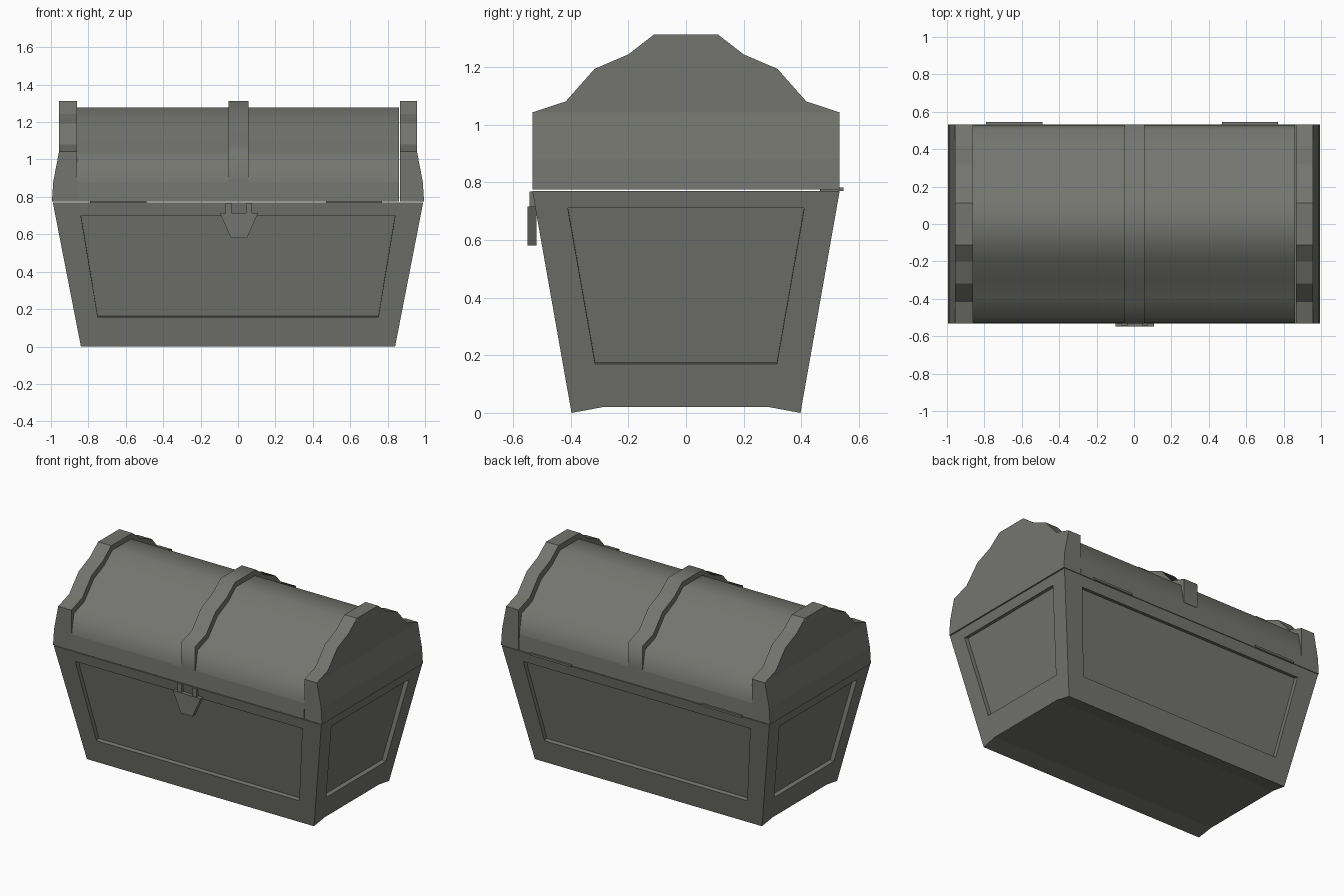
import bpy, bmesh
from mathutils import Vector

if "Cube" in bpy.data.objects:
    bpy.data.objects.remove(bpy.data.objects["Cube"])

grey = bpy.data.materials.new("warm grey")
grey.diffuse_color = (0.175, 0.175, 0.16, 1)
grey.use_nodes = True
grey.node_tree.nodes["Principled BSDF"].inputs["Base Color"].default_value = grey.diffuse_color


def finish(name, bm, smooth_above=None):
    bmesh.ops.remove_doubles(bm, verts=bm.verts, dist=0.0005)
    bmesh.ops.recalc_face_normals(bm, faces=bm.faces)
    if smooth_above is not None:
        for f in bm.faces:
            f.smooth = abs(f.normal.x) < 0.5 and f.calc_center_median().z > smooth_above
    me = bpy.data.meshes.new(name)
    bm.to_mesh(me)
    bm.free()
    me.materials.append(grey)
    ob = bpy.data.objects.new(name, me)
    bpy.context.collection.objects.link(ob)
    return ob


def face(bm, pts):
    bm.faces.new([bm.verts.new(p) for p in pts])


def box(name, x0, x1, y0, y1, z0, z1):
    bm = bmesh.new()
    bmesh.ops.create_cube(bm, size=1)
    for v in bm.verts:
        v.co = ((x0 + x1) / 2 + v.co.x * (x1 - x0),
                (y0 + y1) / 2 + v.co.y * (y1 - y0),
                (z0 + z1) / 2 + v.co.z * (z1 - z0))
    return finish(name, bm)


# ---- Tapered base with a recessed panel on each side
H, DEPTH = 0.77, 0.028
def half_x(z): return 0.84 + 0.15 * z / H
def half_y(z): return 0.397 + 0.136 * z / H

base = bmesh.new()
FOOT = [(-1, 0), (-0.72, 0.02), (0.72, 0.02), (1, 0)]    # arched underside


def panelled_side(point, bottom, w_low, w_high, z_low, z_high):
    # point(u, z) gives a spot on the wall, u = sideways position
    wide = point(1, 0, True).copy()
    a = [point(u, z, True) for u, z in bottom]
    tr, tl = point(1, H, True), point(-1, H, True)
    q = [point(-w_low, z_low), point(w_low, z_low), point(w_high, z_high), point(-w_high, z_high)]
    n = (q[1] - q[0]).cross(q[3] - q[0]).normalized()
    if n.dot(Vector((wide.x, wide.y, 0)) + Vector((tl.x, tl.y, 0))) < 0:
        n = -n
    r = [p - n * DEPTH for p in q]
    face(base, a + [q[1], q[0]])
    face(base, [a[-1], tr, q[2], q[1]])
    face(base, [tr, tl, q[3], q[2]])
    face(base, [tl, a[0], q[0], q[3]])
    for i in range(4):
        j = (i + 1) % 4
        face(base, [q[i], q[j], r[j], r[i]])
    face(base, r)


for s in (-1, 1):
    panelled_side(lambda u, z, rel=False: Vector((u * (half_x(z) if rel else 1), s * half_y(z), z)),
                  [(-1, 0), (1, 0)], 0.75, 0.84, 0.157, 0.70)
    panelled_side(lambda u, z, rel=False: Vector((s * half_x(z), u * (half_y(z) if rel else 1), z)),
                  FOOT, 0.315, 0.41, 0.17, 0.71)
for (u0, z0), (u1, z1) in zip(FOOT, FOOT[1:]):
    p0, p1 = u0 * half_y(z0), u1 * half_y(z1)
    face(base, [(-half_x(z0), p0, z0), (half_x(z0), p0, z0), (half_x(z1), p1, z1), (-half_x(z1), p1, z1)])
face(base, [(x * half_x(H), y * half_y(H), H) for x, y in ((-1, -1), (1, -1), (1, 1), (-1, 1))])
finish("chest_base", base)


# ---- Lid parts: symmetric profiles of (half width, height), run along x
BAND = [(0.533, 0.774), (0.533, 0.88), (0.533, 1.042), (0.417, 1.08),
        (0.317, 1.193), (0.2, 1.243), (0.111, 1.312)]
BARREL = [(0.533, 0.774), (0.53, 0.88), (0.505, 1.01), (0.395, 1.047),
          (0.297, 1.158), (0.183, 1.21), (0.1, 1.277)]


def run(name, prof, left, right, smooth_above=None):
    bm = bmesh.new()
    for (w0, z0), (w1, z1) in zip(prof, prof[1:]):
        for s in (-1, 1):
            face(bm, [(left(z0), s * w0, z0), (right(z0), s * w0, z0),
                      (right(z1), s * w1, z1), (left(z1), s * w1, z1)])
        for e in (left, right):
            face(bm, [(e(z0), -w0, z0), (e(z0), w0, z0), (e(z1), w1, z1), (e(z1), -w1, z1)])
    for w, z in (prof[0], prof[-1]):
        face(bm, [(left(z), -w, z), (right(z), -w, z), (right(z), w, z), (left(z), w, z)])
    return finish(name, bm, smooth_above)


def at(x):
    return lambda z: x


def outer(s):
    # end wall leans in between the rim and the shoulder
    return lambda z: s * (0.995 if z < 0.8 else 0.988 if z < 0.9 else 0.957)


run("lid_barrel", BARREL, at(-0.862), at(0.862), 0.89)
run("lid_centre_band", BAND[1:], at(-0.05), at(0.056), 0.89)
run("lid_end_band_left", BAND, outer(-1), at(-0.86))
run("lid_end_band_right", BAND, at(0.865), outer(1))

# ---- Latch: tapered plate with two straps
bm = bmesh.new()
outline = [(-0.098, 0.715), (-0.038, 0.58), (0.048, 0.58), (0.108, 0.715)]
front = [(x, -0.549, z) for x, z in outline]
back = [(x, -0.518, z) for x, z in outline]
face(bm, front)
face(bm, back)
for i in range(4):
    j = (i + 1) % 4
    face(bm, [front[i], front[j], back[j], back[i]])
finish("latch_plate", bm)
for i, x in enumerate((-0.068, 0.042)):
    box(f"latch_strap_{i + 1}", x, x + 0.032, -0.543, -0.52, 0.70, 0.768)

# ---- Thin hinges at the back
for i, x in enumerate((-0.79, 0.47)):
    box(f"hinge_{i + 1}", x, x + 0.3, 0.465, 0.546, 0.769, 0.782)
